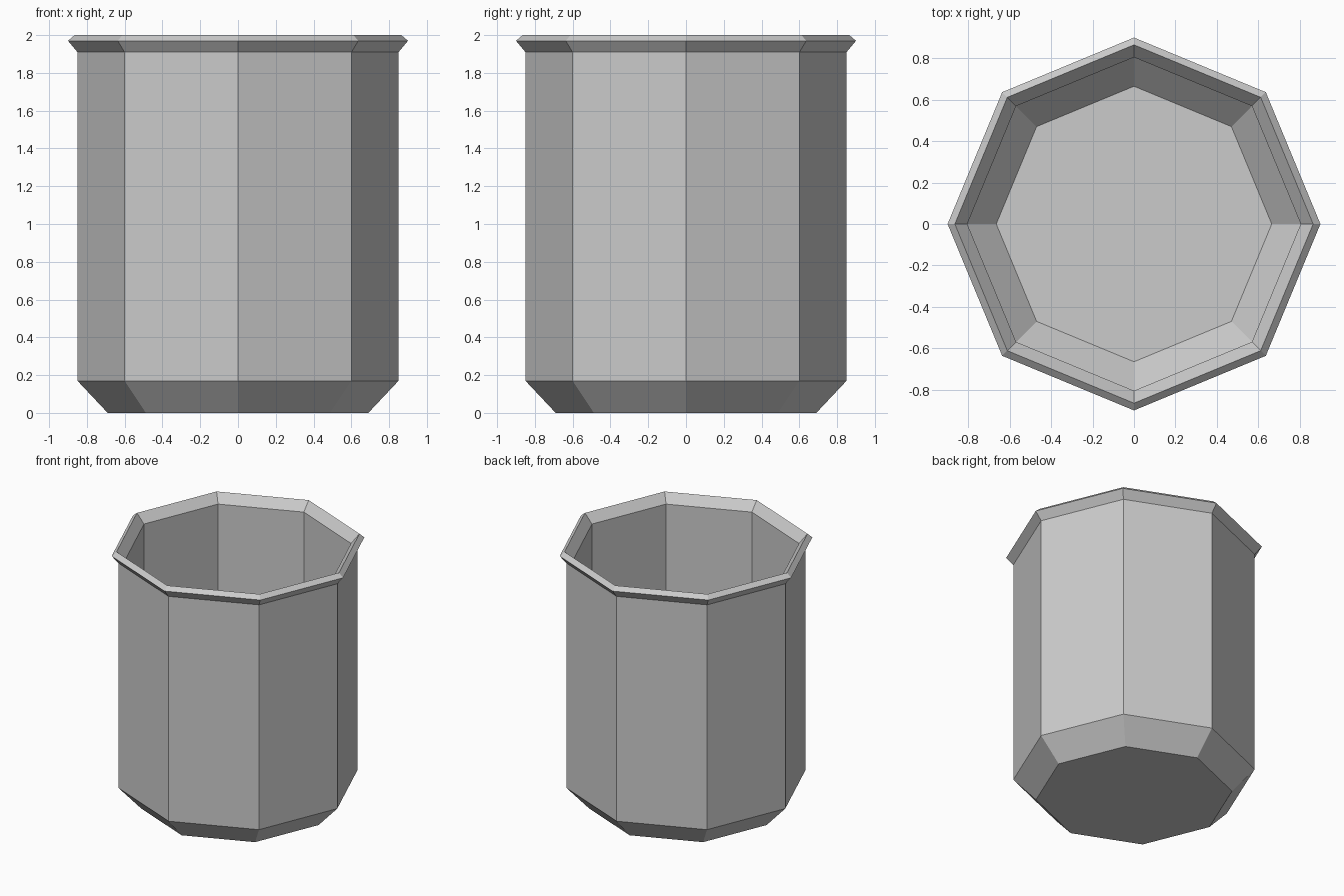
import bpy, bmesh
from math import cos, sin, pi

if "Cube" in bpy.data.objects:
    bpy.data.objects.remove(bpy.data.objects["Cube"])

SIDES = 8
# Closed wall profile (radius, height): outside from foot to lip, then inside down to floor
PROFILE = [(0.69, 0.0), (0.85, 0.17), (0.85, 1.91), (0.90, 1.97),
           (0.865, 2.0), (0.805, 1.93), (0.805, 0.19), (0.665, 0.05)]

bm = bmesh.new()
rings = [[bm.verts.new((r * cos(2 * pi * i / SIDES), r * sin(2 * pi * i / SIDES), z))
          for i in range(SIDES)] for r, z in PROFILE]

# Walls and flared lip
for low, high in zip(rings, rings[1:]):
    for i in range(SIDES):
        j = (i + 1) % SIDES
        bm.faces.new((low[i], low[j], high[j], high[i]))

# Underside and inner floor
bm.faces.new(rings[0][::-1])
bm.faces.new(rings[-1])
bmesh.ops.recalc_face_normals(bm, faces=bm.faces)

mesh = bpy.data.meshes.new("octagonal_pot")
bm.to_mesh(mesh)
bm.free()
bpy.context.collection.objects.link(bpy.data.objects.new("octagonal_pot", mesh))
